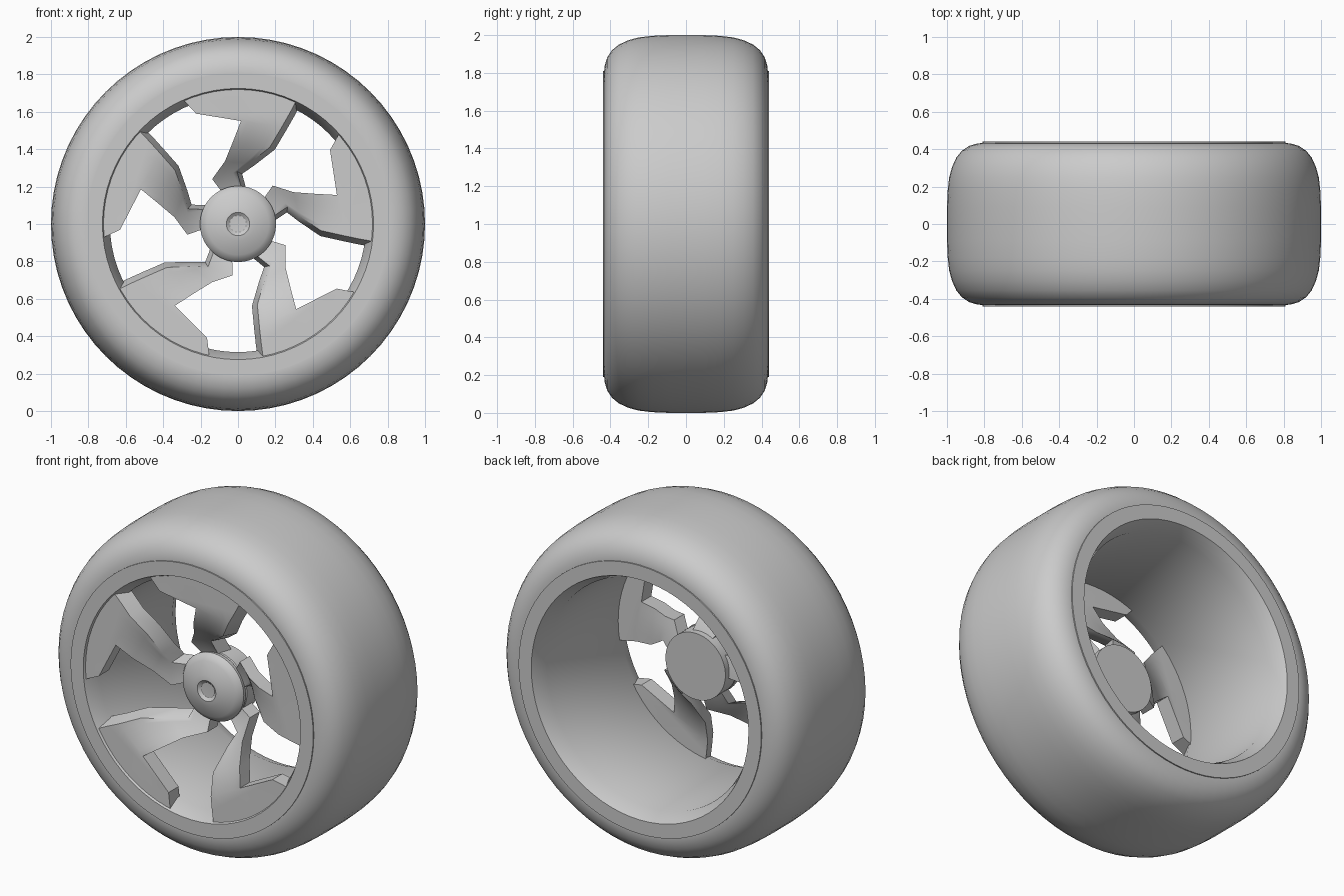
import bpy, bmesh
from math import sin, cos, pi, radians, hypot
from mathutils import Vector

if "Cube" in bpy.data.objects:
    bpy.data.objects.remove(bpy.data.objects["Cube"])

CENTRE_Z = 1.0


def finish(name, bm, angle=30):
    bmesh.ops.remove_doubles(bm, verts=bm.verts, dist=1e-5)
    bmesh.ops.recalc_face_normals(bm, faces=bm.faces)
    me = bpy.data.meshes.new(name)
    bm.to_mesh(me)
    bm.free()
    ob = bpy.data.objects.new(name, me)
    ob.location.z = CENTRE_Z
    bpy.context.collection.objects.link(ob)
    bpy.ops.object.select_all(action='DESELECT')
    ob.select_set(True)
    bpy.context.view_layer.objects.active = ob
    bpy.ops.object.shade_smooth_by_angle(angle=radians(angle))
    return ob


def lathe(name, profile, closed=False, n=64):
    """Revolve a (radius, y) profile about the wheel axis."""
    bm = bmesh.new()
    rings = [[bm.verts.new((r * cos(2 * pi * i / n), y, r * sin(2 * pi * i / n)))
              for i in range(n)] for r, y in profile]
    pairs = list(zip(rings, rings[1:]))
    if closed:
        pairs.append((rings[-1], rings[0]))
    for a, b in pairs:
        for i in range(n):
            j = (i + 1) % n
            bm.faces.new((a[i], a[j], b[j], b[i]))
    bmesh.ops.dissolve_degenerate(bm, dist=1e-6, edges=bm.edges)
    return finish(name, bm)


def mirrored(half):
    return half + [(r, -y) for r, y in reversed(half)]


# tyre
lathe("tyre", mirrored([(0.74, -0.425), (0.80, -0.434), (0.84, -0.43), (0.88, -0.418),
                        (0.92, -0.392), (0.95, -0.355), (0.973, -0.305),
                        (0.988, -0.25), (0.996, -0.18), (1.0, -0.09)]), closed=True, n=72)

# rim: flat lips, tapered inner edges and a straight barrel
lathe("rim", mirrored([(0.81, -0.425), (0.81, -0.44), (0.725, -0.44), (0.685, -0.35)]),
      closed=True, n=72)

# hub body and domed cap
lathe("hub", [(0, -0.21), (0.19, -0.21), (0.2, -0.2), (0.2, -0.09), (0, -0.09)])
lathe("hub_cap", [(0, -0.285), (0.045, -0.287), (0.062, -0.30), (0.09, -0.297),
                  (0.13, -0.282), (0.165, -0.27), (0.19, -0.255), (0.203, -0.235),
                  (0.2, -0.212), (0.185, -0.2), (0, -0.2)])

# spokes: rows of (left edge, right edge) from rim to hub, in the x-z plane
ROWS = [((-0.29, 0.66), (0.305, 0.645)), ((-0.224, 0.59), (0.275, 0.59)),
        ((0.016, 0.551), (0.235, 0.52)), ((-0.025, 0.445), (0.17, 0.41)),
        ((-0.07, 0.335), (0.06, 0.325)), ((-0.138, 0.24), (-0.005, 0.28)),
        ((-0.07, 0.15), (0.025, 0.17))]
DEPTH = [(0.0, -0.20), (0.2, -0.205), (0.28, -0.25), (0.34, -0.32),
         (0.44, -0.385), (0.55, -0.425), (1.0, -0.43)]
COLS = 6


def depth(r):
    for (r0, y0), (r1, y1) in zip(DEPTH, DEPTH[1:]):
        if r <= r1:
            return y0 + (y1 - y0) * (r - r0) / (r1 - r0)


def spoke(index):
    bm = bmesh.new()
    a = -index * 2 * pi / 5
    front, back = [], []
    for k, (l, r) in enumerate(ROWS):
        frow, brow = [], []
        for c in range(COLS + 1):
            t = c / COLS
            p = Vector(l).lerp(Vector(r), t)
            if k == 0:
                p *= 0.722 / p.length
            y = depth(p.length)
            # the back face is wider on the right-hand side
            q = p + Vector((0.027, -0.012)) * t
            for row, v, yy in ((frow, p, y), (brow, q, y + 0.095)):
                row.append(bm.verts.new((v.x * cos(a) - v.y * sin(a), yy,
                                         v.x * sin(a) + v.y * cos(a))))
        front.append(frow)
        back.append(brow)
    for k in range(len(ROWS) - 1):
        for g in (front, back):
            for c in range(COLS):
                bm.faces.new((g[k][c], g[k][c + 1], g[k + 1][c + 1], g[k + 1][c]))
        for c in (0, COLS):
            bm.faces.new((front[k][c], front[k + 1][c], back[k + 1][c], back[k][c]))
    for k in (0, -1):
        for c in range(COLS):
            bm.faces.new((front[k][c], front[k][c + 1], back[k][c + 1], back[k][c]))
    finish(f"spoke_{index + 1}", bm, 35)


for i in range(5):
    spoke(i)
